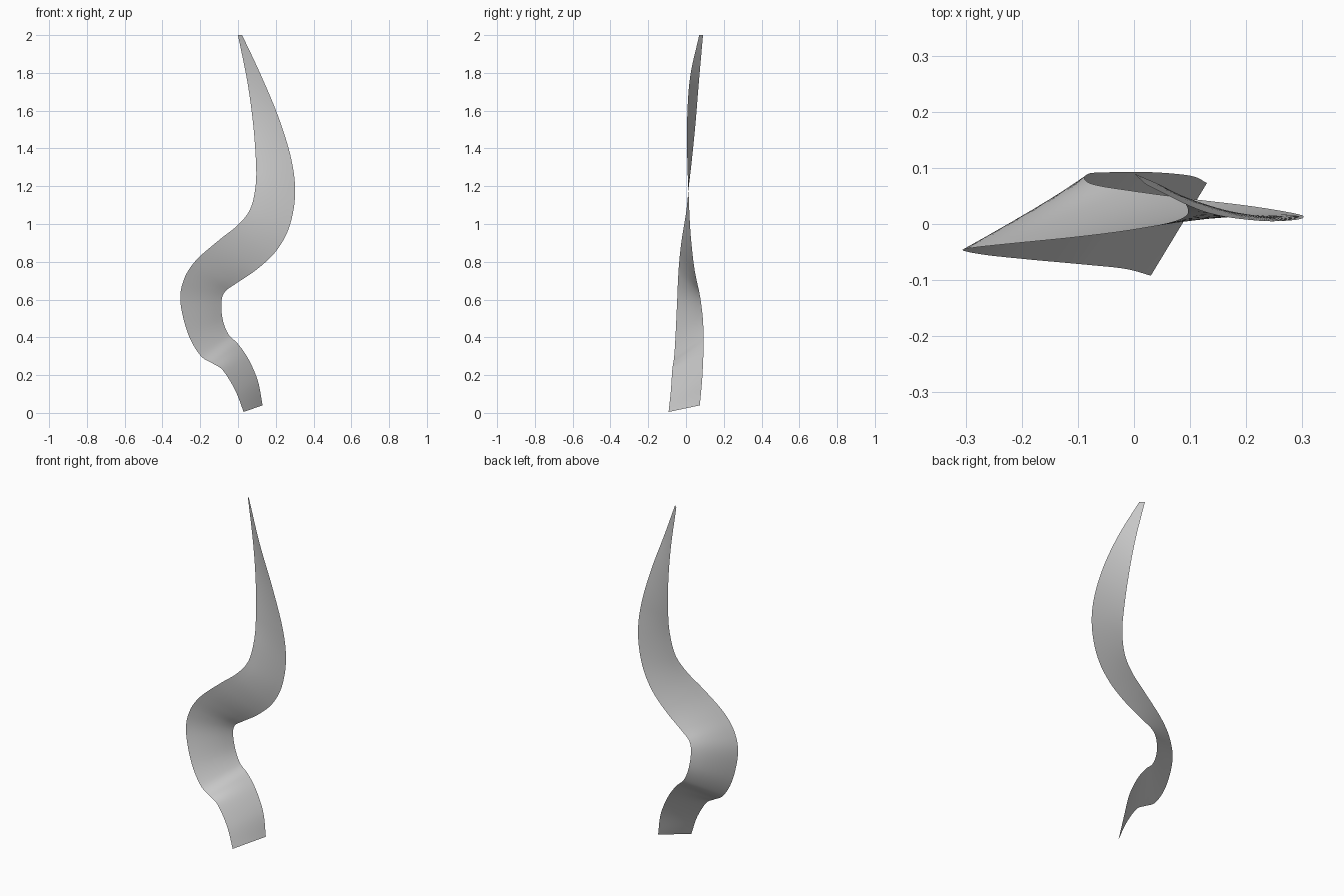
import bpy
import bmesh
from mathutils import Vector

# Remove the default cube
default_cube = bpy.data.objects.get("Cube")
if default_cube:
    bpy.data.objects.remove(default_cube, do_unlink=True)

STEPS = 8     # rungs between neighbouring stations
ACROSS = 6    # strips across the ribbon width

# Matching stations along the two edges of the twisting ribbon (x, y, z)
left_edge = [
    (.03, -.092, .005), (-.015, -.08, .12), (-.08, -.073, .225),
    (-.135, -.068, .262), (-.2, -.062, .305), (-.265, -.055, .42),
    (-.305, -.047, .59), (-.285, -.042, .71), (-.22, -.035, .81),
    (-.1, -.023, .915), (0, -.01, .995), (.065, .003, 1.08),
    (.093, .015, 1.2), (.095, .03, 1.33), (.08, .05, 1.53),
    (.05, .068, 1.75), (0, .09, 2)]
right_edge = [
    (.13, .073, .04), (.105, .085, .17), (.055, .091, .285),
    (0, .093, .365), (-.05, .092, .415), (-.08, .09, .49),
    (-.088, .08, .58), (-.07, .07, .64), (-.01, .06, .685),
    (.1, .045, .76), (.2, .033, .855), (.27, .022, .98),
    (.302, .014, 1.15), (.285, .007, 1.33), (.22, .006, 1.55),
    (.125, .022, 1.78), (.022, .07, 2)]


def smooth_path(stations):
    """Catmull-Rom curve through the stations."""
    pts = [Vector(p) for p in stations]
    pts = [2 * pts[0] - pts[1]] + pts + [2 * pts[-1] - pts[-2]]
    path = []
    for a, b, c, d in zip(pts, pts[1:], pts[2:], pts[3:]):
        for step in range(STEPS):
            t = step / STEPS
            tangent_b, tangent_c = (c - a) / 2, (d - b) / 2
            path.append(b + tangent_b * t
                        + (3 * (c - b) - 2 * tangent_b - tangent_c) * t ** 2
                        + (2 * (b - c) + tangent_b + tangent_c) * t ** 3)
    path.append(pts[-2])
    return path


def make_material(name, colour):
    material = bpy.data.materials.new(name)
    material.use_nodes = True
    material.diffuse_color = colour
    shader = material.node_tree.nodes["Principled BSDF"]
    shader.inputs["Base Color"].default_value = colour
    return material


# Ribbon: straight rungs lofted between the two edge curves
bm = bmesh.new()
rows = []
for left, right in zip(smooth_path(left_edge), smooth_path(right_edge)):
    rows.append([bm.verts.new(left.lerp(right, i / ACROSS))
                 for i in range(ACROSS + 1)])
for low, high in zip(rows, rows[1:]):
    for i in range(ACROSS):
        face = bm.faces.new((low[i], low[i + 1], high[i + 1], high[i]))
        face.smooth = True

mesh = bpy.data.meshes.new("twisted_ribbon")
bm.to_mesh(mesh)
bm.free()
mesh.materials.append(make_material("light grey", (.6, .6, .6, 1)))
ribbon = bpy.data.objects.new("twisted_ribbon", mesh)
bpy.context.collection.objects.link(ribbon)
